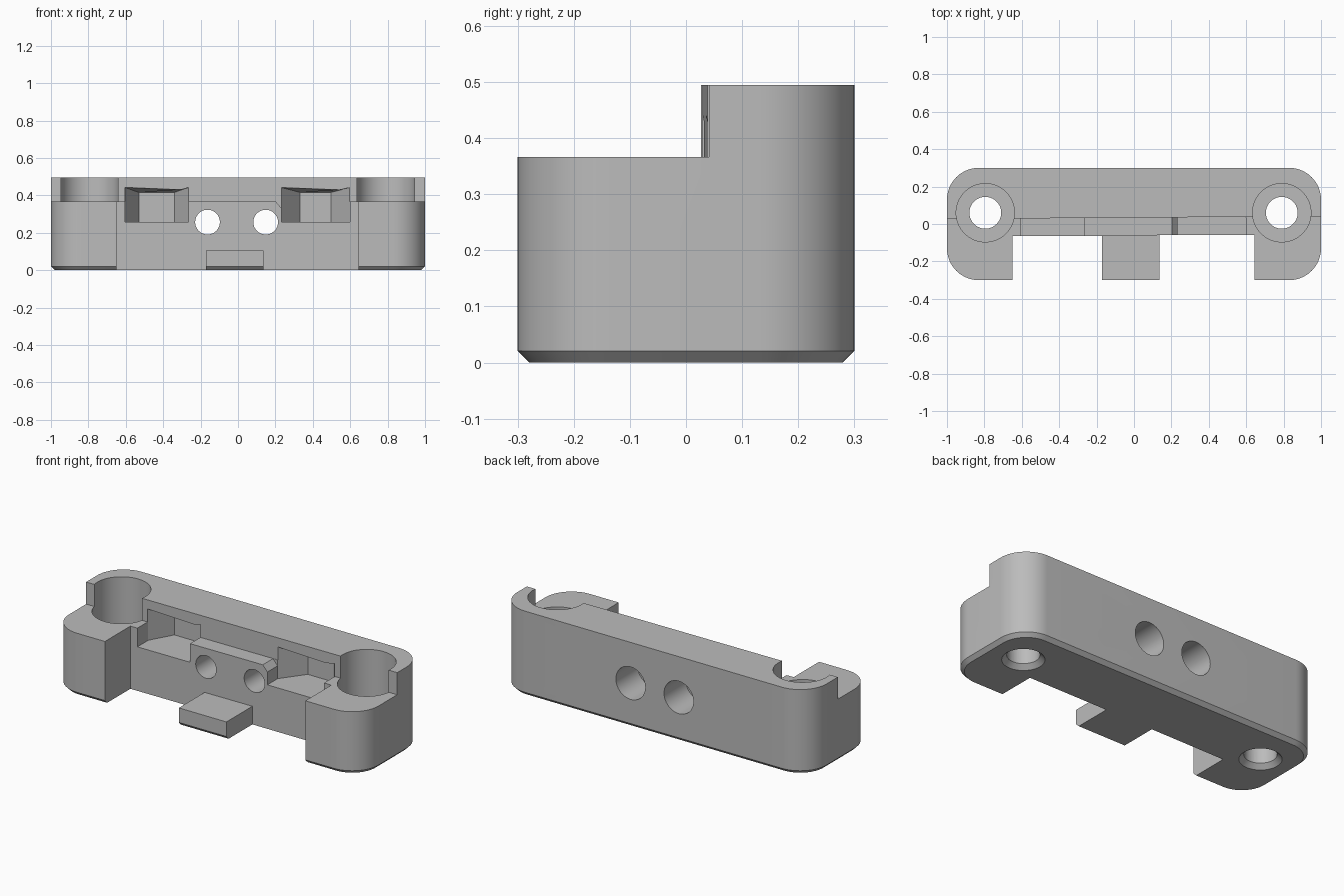
import bpy, bmesh, math
from mathutils import Matrix

old = bpy.data.objects.get("Cube")
if old:
    bpy.data.objects.remove(old)

grey = bpy.data.materials.new("plain grey")
grey.use_nodes = True
colour = (0.5, 0.5, 0.5, 1)
grey.diffuse_color = colour
grey.node_tree.nodes["Principled BSDF"].inputs["Base Color"].default_value = colour


def finish(name, bm):
    bmesh.ops.recalc_face_normals(bm, faces=bm.faces)
    mesh = bpy.data.meshes.new(name)
    bm.to_mesh(mesh)
    bm.free()
    mesh.materials.append(grey)
    ob = bpy.data.objects.new(name, mesh)
    bpy.context.collection.objects.link(ob)
    return ob


def loft(name, layers):
    """Solid through outlines that all have the same number of points."""
    bm = bmesh.new()
    rings = [[bm.verts.new(p) for p in layer] for layer in layers]
    n = len(rings[0])
    for a, b in zip(rings, rings[1:]):
        for i in range(n):
            j = (i + 1) % n
            bm.faces.new((a[i], a[j], b[j], b[i]))
    bm.faces.new(rings[0])
    bm.faces.new(rings[-1])
    return finish(name, bm)


def prism(name, pts, z0, z1):
    return loft(name, [[(x, y, z) for x, y in pts] for z in (z0, z1)])


def rod(name, centre, r1, r2, length, along_y=False):
    bm = bmesh.new()
    bmesh.ops.create_cone(bm, cap_ends=True, segments=64, radius1=r1, radius2=r2, depth=length)
    turn = Matrix.Rotation(math.pi / 2, 4, 'X') if along_y else Matrix()
    bm.transform(Matrix.Translation(centre) @ turn)
    return finish(name, bm)


def rounded(inset, z, radius=0.17):
    r, hx, hy = radius - inset, 1 - radius, 0.3 - radius
    pts = []
    for q, (sx, sy) in enumerate(((1, 1), (-1, 1), (-1, -1), (1, -1))):
        for k in range(17):
            a = math.pi / 2 * (q + k / 16)
            pts.append((sx * hx + r * math.cos(a), sy * hy + r * math.sin(a), z))
    return pts


def cut(cutter):
    cutter.hide_render = True
    mod = body.modifiers.new("cut", 'BOOLEAN')
    mod.operation, mod.solver, mod.object = 'DIFFERENCE', 'EXACT', cutter
    with bpy.context.temp_override(object=body, active_object=body):
        bpy.ops.object.modifier_apply(modifier=mod.name)
    bpy.data.objects.remove(cutter)


# Rounded block with a chamfered base
body = loft("mounting_block", [rounded(0.021, 0), rounded(0, 0.021), rounded(0, 0.495)])
bpy.context.view_layer.objects.active = body
body.select_set(True)

# Lower front deck, leaving a raised back wall
cut(prism("deck_cut", [(-1.1, -0.4), (1.1, -0.4), (1.1, 0.042), (-1.1, 0.026)], 0.366, 0.6))

# Front recess around the central tab
cut(prism("recess_left", [(0.135, -0.4), (0.645, -0.4), (0.645, -0.06), (0.135, -0.06)], -0.1, 0.6))
cut(prism("recess_right", [(-0.65, -0.4), (-0.172, -0.4), (-0.172, -0.063), (-0.65, -0.065)], -0.1, 0.6))
cut(prism("above_tab", [(-0.18, -0.4), (0.14, -0.4), (0.14, -0.06), (-0.18, -0.063)], 0.106, 0.6))

# Half-hexagon nut pockets with a sloping roof
for x, half, inner in ((-0.435, 0.17, 0.095), (0.415, 0.183, 0.083)):
    plan = [(x - half, -0.12), (x + half, -0.12), (x + half, 0.035),
            (x + inner, 0.17), (x - inner, 0.17), (x - half, 0.035)]
    roof = [0.446, 0.446, 0.442, 0.416, 0.416, 0.442]
    cut(loft("nut_pocket", [[(px, py, 0.257) for px, py in plan],
                            [(px, py, z) for (px, py), z in zip(plan, roof)]]))

# Bevelled corner beside the left pocket
cut(loft("deck_bevel", [[(px, y, z) for px, z in ((0.19, 0.38), (0.26, 0.38), (0.26, 0.3))]
                        for y in (-0.1, 0.034)]))

# Vertical bolt holes: deep counterbore, through hole, bottom chamfer
for x in (-0.795, 0.79):
    cut(rod("counterbore", (x, 0.06, 0.36), 0.156, 0.156, 0.48))
    cut(rod("bolt_hole", (x, 0.06, 0.1), 0.085, 0.085, 0.4))
    cut(rod("hole_chamfer", (x, 0.06, 0.01), 0.118, 0.084, 0.034))

# Horizontal holes, wider at the back
for x in (-0.163, 0.148):
    cut(rod("cross_hole", (x, 0, 0.257), 0.066, 0.066, 0.9, True))
    cut(rod("back_bore", (x, 0.25, 0.257), 0.095, 0.095, 0.3, True))

bpy.ops.object.shade_smooth_by_angle(angle=math.radians(25))
